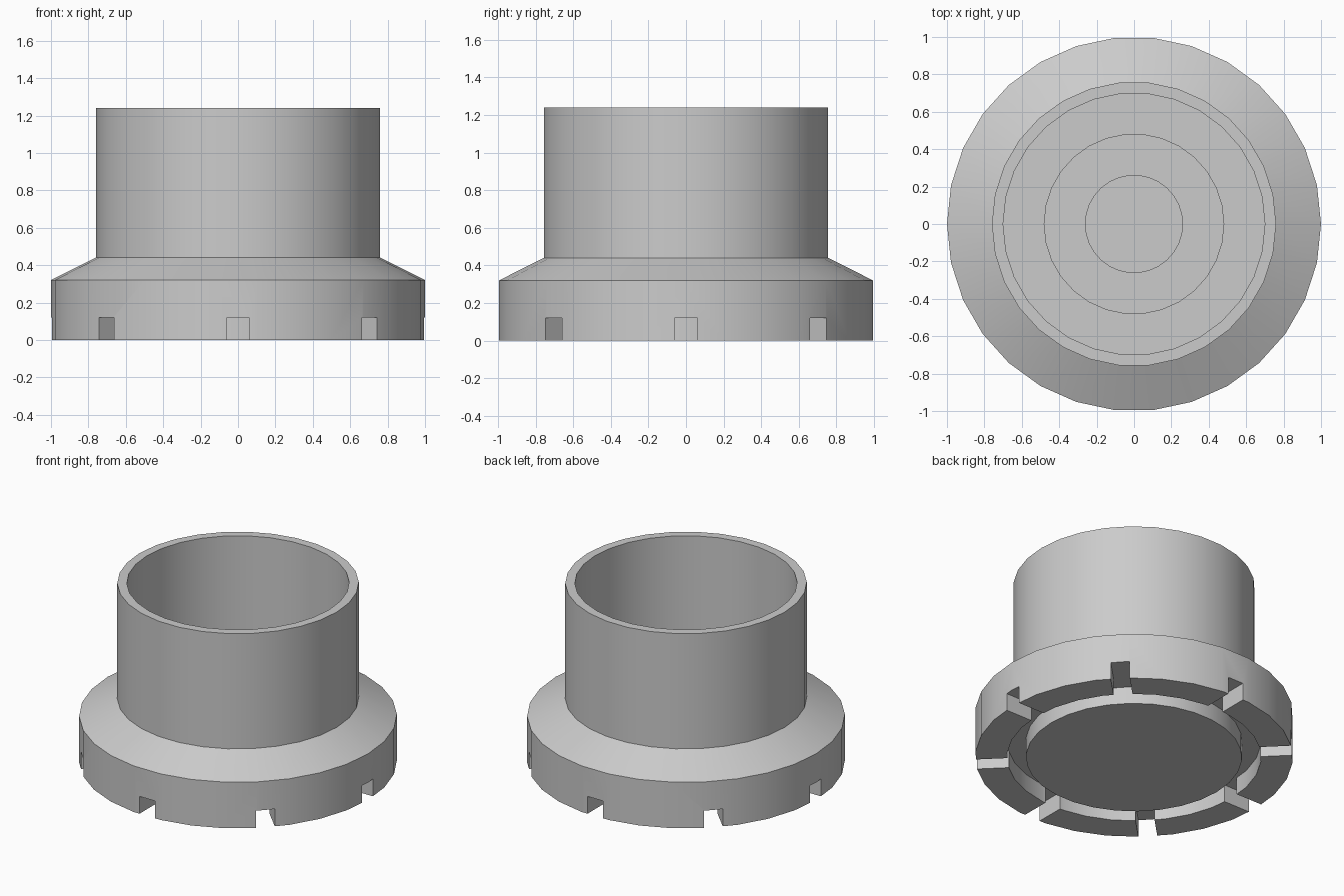
import bpy, bmesh
from math import pi, radians
from mathutils import Matrix, Vector

cube = bpy.data.objects.get("Cube")
if cube:
    bpy.data.objects.remove(cube, do_unlink=True)

SIDES = 30
SLOTS = 8
SLOT_TOP = 0.12

grey = bpy.data.materials.new("plain grey")
grey.use_nodes = True
grey.diffuse_color = (0.6, 0.6, 0.6, 1)
grey.node_tree.nodes["Principled BSDF"].inputs["Base Color"].default_value = (0.6, 0.6, 0.6, 1)


def add_object(name, bm):
    bmesh.ops.recalc_face_normals(bm, faces=bm.faces)
    mesh = bpy.data.meshes.new(name)
    bm.to_mesh(mesh)
    bm.free()
    obj = bpy.data.objects.new(name, mesh)
    bpy.context.collection.objects.link(obj)
    mesh.materials.append(grey)
    return obj


def lathe(name, profile):
    """Turn a radius/height profile, closed on the axis, around z."""
    bm = bmesh.new()
    verts = [bm.verts.new((r, 0, z)) for r, z in profile]
    edges = [bm.edges.new(pair) for pair in zip(verts, verts[1:])]
    bmesh.ops.spin(bm, geom=verts + edges, cent=(0, 0, 0), axis=(0, 0, 1),
                   angle=2 * pi, steps=SIDES)
    bmesh.ops.remove_doubles(bm, verts=bm.verts, dist=0.0005)
    return add_object(name, bm)


# Flanged cup: underside plug, groove, skirt, shoulder, tube and stepped floor
body = lathe("flanged_cup", [
    (0, 0), (0.68, 0), (0.68, SLOT_TOP), (0.80, SLOT_TOP), (0.80, 0),
    (1.0, 0), (1.0, 0.32), (0.76, 0.44), (0.76, 1.24), (0.70, 1.24),
    (0.70, 0.32), (0.48, 0.32), (0.48, 0.24), (0.26, 0.24), (0.26, 0.16), (0, 0.16),
])

# Radial slots through the skirt
bm = bmesh.new()
for i in range(SLOTS):
    box = bmesh.ops.create_cube(bm, size=1)["verts"]
    bmesh.ops.scale(bm, vec=Vector((0.36, 0.12, 0.22)), verts=box)
    bmesh.ops.translate(bm, vec=Vector((0.92, 0, SLOT_TOP - 0.11)), verts=box)
    bmesh.ops.rotate(bm, cent=(0, 0, 0), verts=box,
                     matrix=Matrix.Rotation(2 * pi * i / SLOTS, 3, "Z"))
cutter = add_object("slot_cutter", bm)
cutter.hide_render = True

cut = body.modifiers.new("slots", "BOOLEAN")
cut.operation = "DIFFERENCE"
cut.solver = "EXACT"
cut.object = cutter

# Apply the cut, then smooth the round walls and keep the rims sharp
for obj in bpy.context.selected_objects:
    obj.select_set(False)
body.select_set(True)
bpy.context.view_layer.objects.active = body
bpy.ops.object.modifier_apply(modifier=cut.name)
bpy.data.objects.remove(cutter, do_unlink=True)
bpy.ops.object.shade_smooth_by_angle(angle=radians(20))
